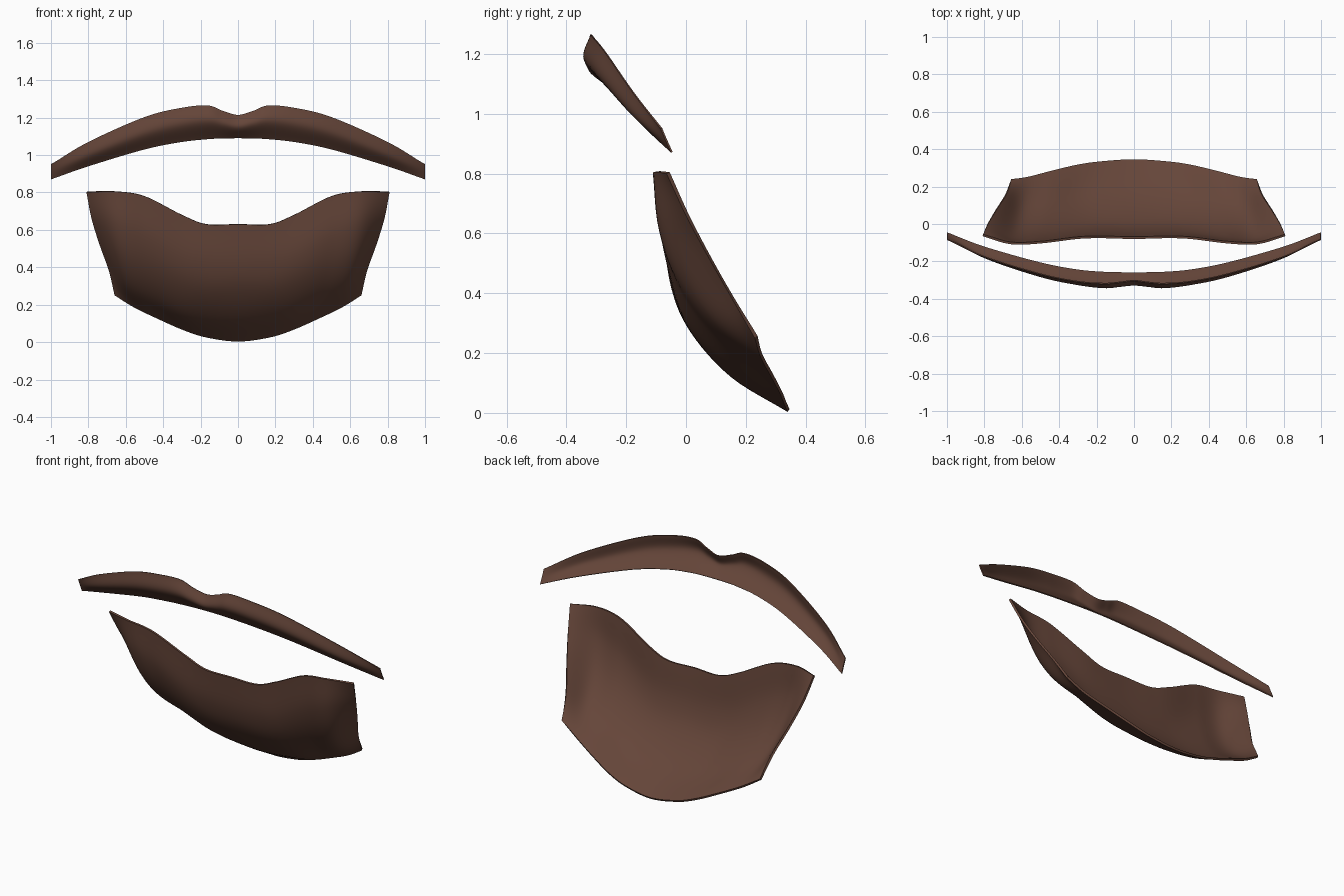
import bpy
from mathutils import Vector

if "Cube" in bpy.data.objects:
    bpy.data.objects.remove(bpy.data.objects["Cube"])

brown = bpy.data.materials.new("brown_hair")
brown.diffuse_color = (0.13, 0.06, 0.041, 1)
brown.use_nodes = True
brown.node_tree.nodes["Principled BSDF"].inputs["Base Color"].default_value = brown.diffuse_color


def spline(pts, steps):
    """Smooth Catmull-Rom path through the given points."""
    pts = [Vector(p) for p in pts]
    ext = [2 * pts[0] - pts[1]] + pts + [2 * pts[-1] - pts[-2]]
    out = []
    for i in range(1, len(ext) - 2):
        a, b, c, d = ext[i - 1:i + 3]
        for k in range(steps):
            t = k / steps
            out.append(0.5 * (2 * b + (c - a) * t + (2 * a - 5 * b + 4 * c - d) * t**2
                              + (3 * b - a - 3 * c + d) * t**3))
    return out + [pts[-1]]


def shell(name, columns, u_steps, v_steps, thickness):
    """Symmetrical curved sheet lofted over half-side columns (top to bottom)."""
    left = [[(-x, y, z) for x, y, z in col] for col in reversed(columns[1:])]
    cols = [spline(c, v_steps) for c in left + columns]
    rows = [spline(r, u_steps) for r in zip(*cols)]
    n = len(rows[0])
    verts = [p for r in rows for p in r]
    faces = [(j * n + i, (j + 1) * n + i, (j + 1) * n + i + 1, j * n + i + 1)
             for j in range(len(rows) - 1) for i in range(n - 1)]
    mesh = bpy.data.meshes.new(name)
    mesh.from_pydata(verts, [], faces)
    mesh.materials.append(brown)
    obj = bpy.data.objects.new(name, mesh)
    bpy.context.collection.objects.link(obj)
    mod = obj.modifiers.new("thickness", 'SOLIDIFY')
    mod.thickness = thickness
    mod.offset = -1
    bpy.ops.object.select_all(action='DESELECT')
    obj.select_set(True)
    bpy.context.view_layer.objects.active = obj
    bpy.ops.object.modifier_apply(modifier=mod.name)
    bpy.ops.object.shade_smooth_by_angle(angle=0.8)
    return obj


# Upper lip strip: x, then (y, z) of the top, middle and bottom
lip = [(0.00, -.305, 1.215, -.328, 1.150, -.262, 1.090),
       (0.08, -.314, 1.236, -.335, 1.165, -.262, 1.089),
       (0.16, -.320, 1.265, -.341, 1.180, -.260, 1.085),
       (0.30, -.310, 1.253, -.324, 1.163, -.248, 1.070),
       (0.50, -.270, 1.203, -.281, 1.115, -.210, 1.030),
       (0.80, -.178, 1.070, -.179, 1.000, -.125, 0.940),
       (1.00, -.085, 0.950, -.068, 0.910, -.050, 0.870)]
shell("upper_strip",
      [[(x, a, b), (x, c, d), (x, e, f)] for x, a, b, c, d, e, f in lip], 8, 8, 0.006)

# Chin shell: columns from the centre out to the turned-back side edge
chin = [
    [(0, -.08, .63), (0, -.05, .42), (0, .015, .27), (0, .15, .12), (0, .34, .003)],
    [(.17, -.076, .63), (.17, -.05, .43), (.17, .015, .275), (.17, .15, .13), (.17, .33, .025)],
    [(.30, -.08, .68), (.30, -.056, .46), (.30, .012, .30), (.30, .14, .16), (.29, .315, .063)],
    [(.50, -.104, .78), (.49, -.08, .57), (.47, -.01, .39), (.45, .11, .24), (.42, .285, .12)],
    [(.66, -.108, .805), (.65, -.085, .63), (.63, -.02, .46), (.60, .09, .31), (.555, .25, .185)],
    [(.81, -.065, .80), (.783, .0, .66), (.74, .075, .52), (.69, .155, .38), (.66, .23, .25)],
]
shell("chin_shell", chin, 8, 6, 0.012)
